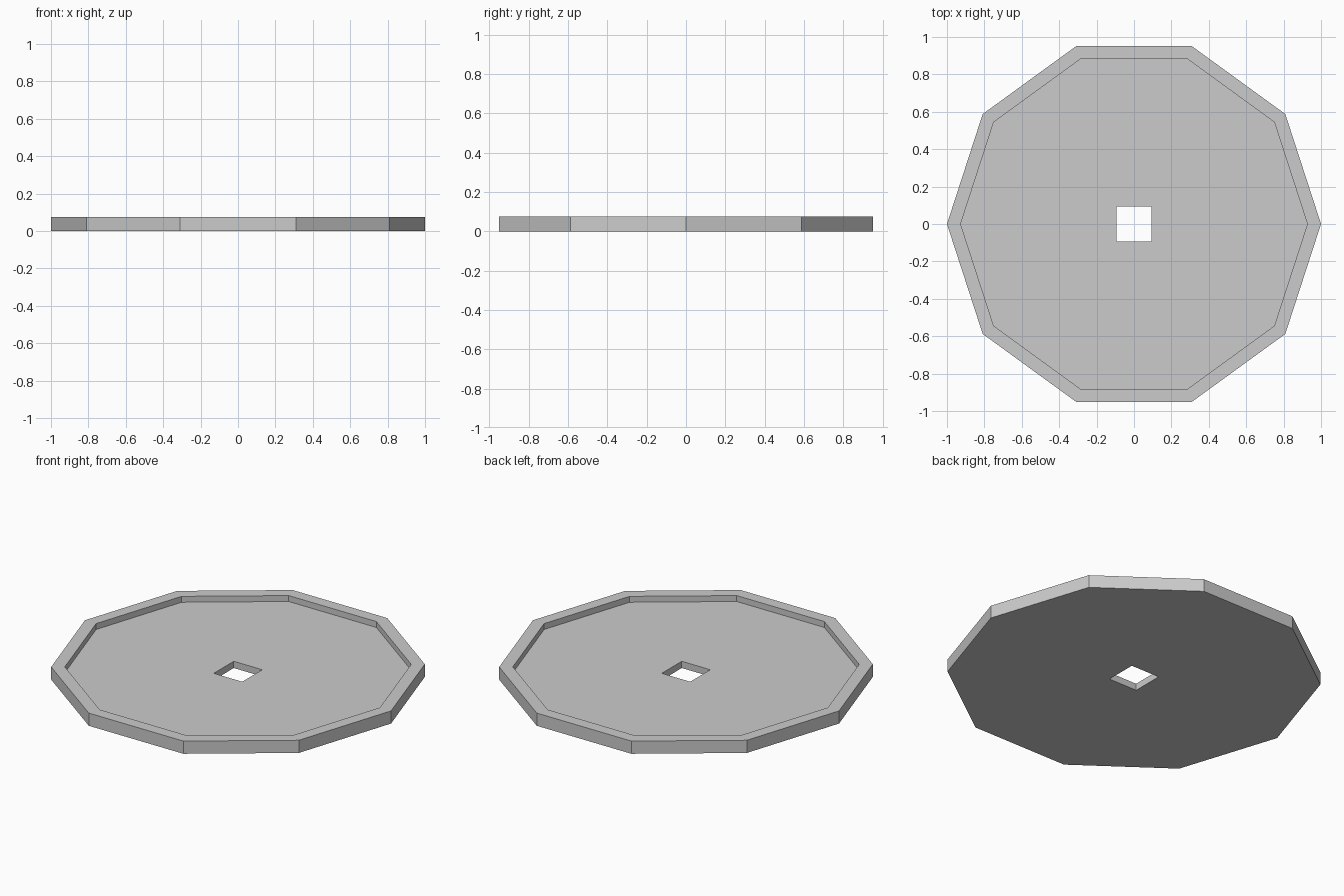
import bpy
import math

cube = bpy.data.objects.get("Cube")
if cube:
    bpy.data.objects.remove(cube, do_unlink=True)

HEIGHT = 0.075
FLOOR = 0.04
RIM_RADIUS = 0.927
HOLE_SIZE = 0.186

grey = bpy.data.materials.new("light_grey")
grey.use_nodes = True
colour = (0.6, 0.6, 0.6, 1)
grey.diffuse_color = colour
grey.node_tree.nodes["Principled BSDF"].inputs["Base Color"].default_value = colour


def prism(name, sides, radius, bottom, top, turn):
    """Upright prism between two heights, with its rotation applied."""
    bpy.ops.mesh.primitive_cylinder_add(
        vertices=sides, radius=radius, depth=top - bottom,
        location=(0, 0, (bottom + top) / 2), rotation=(0, 0, turn))
    obj = bpy.context.object
    obj.name = obj.data.name = name
    bpy.ops.object.transform_apply(location=True, rotation=True, scale=True)
    obj.data.materials.append(grey)
    return obj


def cut(target, cutter):
    """Subtract the cutter from the target and discard it."""
    mod = target.modifiers.new("cut", 'BOOLEAN')
    mod.operation = 'DIFFERENCE'
    mod.solver = 'EXACT'
    mod.object = cutter
    bpy.context.view_layer.objects.active = target
    bpy.ops.object.modifier_apply(modifier=mod.name)
    bpy.data.objects.remove(cutter, do_unlink=True)


# Ten-sided plate with corners on the x axis
tray = prism("tray", 10, 1, 0, HEIGHT, math.pi / 2)

# Shallow recess that leaves a raised rim
cut(tray, prism("recess_cutter", 10, RIM_RADIUS, FLOOR, HEIGHT * 2, math.pi / 2))

# Square hole through the centre
cut(tray, prism("hole_cutter", 4, HOLE_SIZE / math.sqrt(2), -HEIGHT, HEIGHT * 2, math.pi / 4))

for poly in tray.data.polygons:
    poly.use_smooth = False
    poly.material_index = 0
